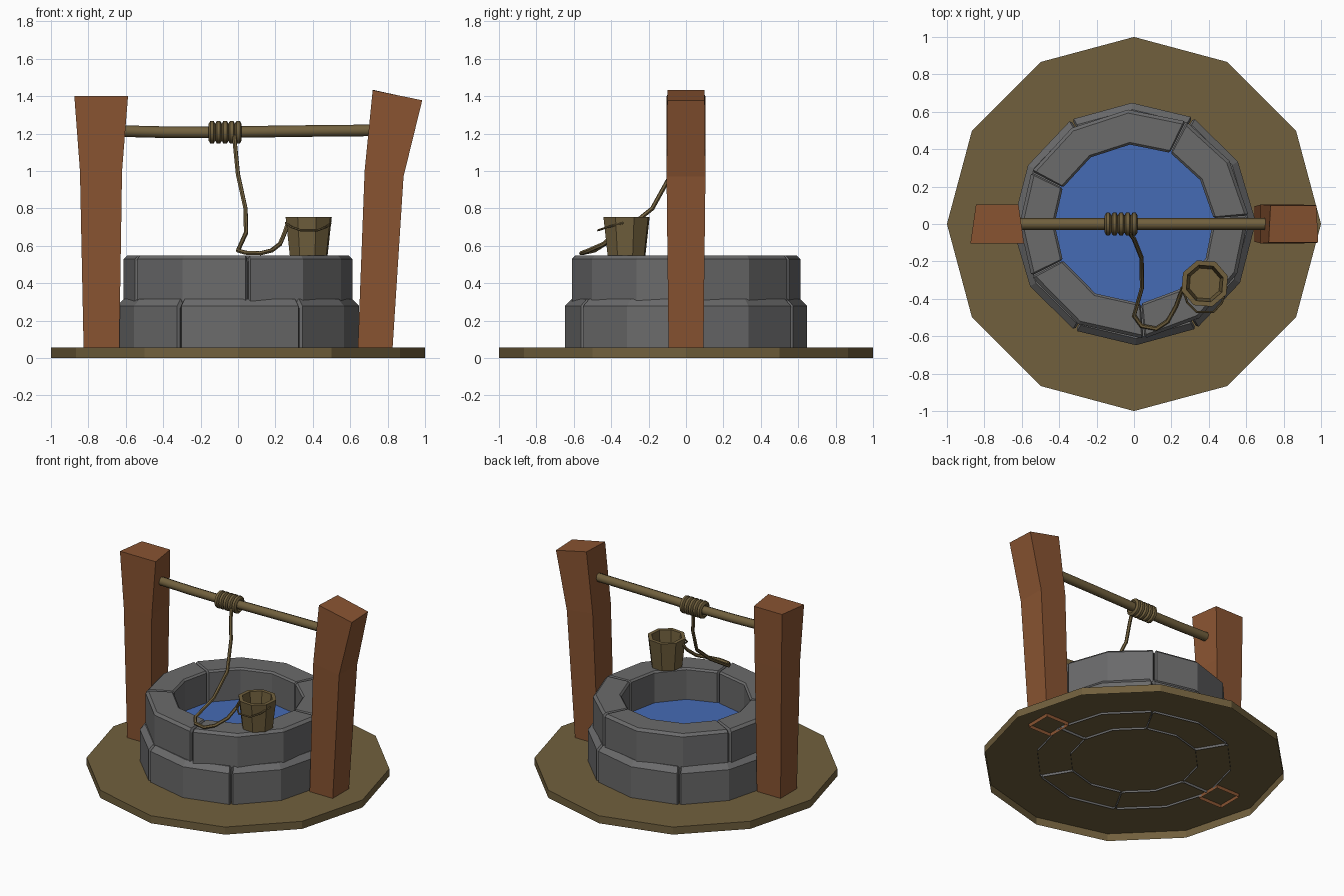
import bpy, bmesh, math
from mathutils import Vector

if "Cube" in bpy.data.objects:
    bpy.data.objects.remove(bpy.data.objects["Cube"])


def material(name, rgb):
    m = bpy.data.materials.new(name)
    m.diffuse_color = (*rgb, 1)
    m.use_nodes = True
    m.node_tree.nodes["Principled BSDF"].inputs["Base Color"].default_value = m.diffuse_color
    return m


TAN = material("tan", (0.165, 0.117, 0.047))
WOOD = material("red_brown_wood", (0.25, 0.088, 0.031))
STONE = material("grey_stone", (0.145, 0.145, 0.147))
WATER = material("blue_water", (0.06, 0.145, 0.46))


def mesh_object(name, verts, faces, mat):
    bm = bmesh.new()
    vs = [bm.verts.new(v) for v in verts]
    for f in faces:
        bm.faces.new([vs[i] for i in f])
    bmesh.ops.recalc_face_normals(bm, faces=bm.faces)
    me = bpy.data.meshes.new(name)
    bm.to_mesh(me)
    bm.free()
    me.materials.append(mat)
    ob = bpy.data.objects.new(name, me)
    bpy.context.collection.objects.link(ob)
    return ob


def loft(name, rings, mat, cap_start=True, cap_end=True):
    """Skin a list of equal-length closed rings."""
    n = len(rings[0])
    verts = [v for r in rings for v in r]
    faces = [(k * n + i, k * n + (i + 1) % n, (k + 1) * n + (i + 1) % n, (k + 1) * n + i)
             for k in range(len(rings) - 1) for i in range(n)]
    if cap_start:
        faces.append(tuple(range(n)))
    if cap_end:
        faces.append(tuple(range(len(verts) - n, len(verts))))
    return mesh_object(name, verts, faces, mat)


def circle(r, z, n, cx=0, cy=0, turn=0):
    return [(cx + r * math.cos(turn + math.tau * i / n),
             cy + r * math.sin(turn + math.tau * i / n), z) for i in range(n)]


def tube(name, pts, radius, mat, closed=False, resolution=1):
    cu = bpy.data.curves.new(name, 'CURVE')
    cu.dimensions = '3D'
    cu.bevel_depth = radius
    cu.bevel_resolution = resolution
    cu.use_fill_caps = True
    sp = cu.splines.new('POLY')
    sp.points.add(len(pts) - 1)
    for p, co in zip(sp.points, pts):
        p.co = (*co, 1)
    sp.use_cyclic_u = closed
    cu.materials.append(mat)
    ob = bpy.data.objects.new(name, cu)
    bpy.context.collection.objects.link(ob)
    bpy.ops.object.select_all(action='DESELECT')
    ob.select_set(True)
    bpy.context.view_layer.objects.active = ob
    bpy.ops.object.convert(target='MESH')
    bpy.ops.object.shade_smooth_by_angle(angle=math.radians(50))
    return bpy.context.object


# ground disc, open underneath
loft("ground_disc", [circle(1, 0, 12), circle(1, 0.055, 12)], TAN, cap_start=False)


# curved stones with bevelled edges and open bottoms
def stone(name, a0, a1, steps, ri, ro, z0, z1, bev):
    gap = math.radians(0.9)
    a0, a1 = math.radians(a0), math.radians(a1)
    angles = [a0 + (a1 - a0) * i / steps for i in range(steps + 1)]
    prof = [(ri, z0), (ri, z1 - 0.012), (ri + 0.012, z1), (ro - bev, z1),
            (ro, z1 - bev), (ro, z0)]
    mid_r, mid_z = (ri + ro) / 2, (z0 + z1) / 2

    def section(a, inset=0.0):
        out = []
        for r, z in prof:
            r += math.copysign(inset, mid_r - r)
            z -= inset if z > mid_z else 0
            out.append((r * math.cos(a), r * math.sin(a), z))
        return out
    rings = [section(a0 + gap * 0.3, 0.012), section(a0 + gap * 1.3)]
    rings += [section(a) for a in angles[1:-1]]
    rings += [section(a1 - gap * 1.3), section(a1 - gap * 0.3, 0.012)]
    n = len(prof)
    verts = [v for r in rings for v in r]
    faces = [(k * n + i, k * n + i + 1, (k + 1) * n + i + 1, (k + 1) * n + i)
             for k in range(len(rings) - 1) for i in range(n - 1)]
    faces += [tuple(range(n)), tuple(range(len(verts) - n, len(verts)))]
    mesh_object(name, verts, faces, STONE)


lower = [1, 61, 121, 181, 241, 301, 361]
for i in range(6):
    stone(f"lower_stone_{i + 1}", lower[i], lower[i + 1], 2, 0.425, 0.648, 0.04, 0.315, 0.036)
upper = [4, 63, 153, 207, 275, 364]
for i, steps in enumerate((2, 3, 2, 2, 3)):
    stone(f"upper_stone_{i + 1}", upper[i], upper[i + 1], steps, 0.425, 0.612, 0.30, 0.547, 0.018)

# water surface inside the well
mesh_object("water", circle(0.45, 0.32, 12), [tuple(range(12))], WATER)


# posts: each level is x left, x right, z left, z right, half depth, back taper
def post(name, levels):
    rings = [[(xl, -d, zl), (xr, -d, zr), (xr - t, d, zr), (xl + t, d, zl)]
             for xl, xr, zl, zr, d, t in levels]
    loft(name, rings, WOOD, cap_start=False)


post("left_post", [(-0.825, -0.635, 0.03, 0.03, 0.093, 0),
                   (-0.845, -0.62, 1.0, 1.0, 0.104, 0.005),
                   (-0.875, -0.588, 1.4, 1.4, 0.105, 0.03)])
post("right_post", [(0.64, 0.825, 0.03, 0.03, 0.093, 0),
                    (0.677, 0.885, 1.0, 0.97, 0.104, 0),
                    (0.72, 0.985, 1.432, 1.378, 0.1, 0.01)])

# crossbar with a slight sag
tube("crossbar", [(-0.615, 0, 1.213), (-0.38, 0, 1.207), (-0.15, 0, 1.206),
                  (0.1, 0, 1.21), (0.4, 0, 1.214), (0.705, 0, 1.217)], 0.031, TAN, resolution=2)

# rope coil
for k in range(5):
    x = -0.139 + 0.035 * k
    ring = [(x, 0.045 * math.cos(math.tau * i / 12), 1.207 + 0.045 * math.sin(math.tau * i / 12))
            for i in range(12)]
    tube(f"rope_coil_{k + 1}", ring, 0.018, TAN, closed=True)

# hanging rope leading to the bucket
tube("rope", [(-0.02, -0.045, 1.19), (-0.015, -0.06, 1.13), (0.0, -0.08, 0.98),
              (0.04, -0.18, 0.80), (0.043, -0.34, 0.67), (0.0, -0.49, 0.575),
              (0.04, -0.545, 0.563), (0.12, -0.56, 0.56), (0.18, -0.52, 0.575),
              (0.225, -0.44, 0.61), (0.25, -0.37, 0.67), (0.265, -0.34, 0.715)], 0.012, TAN)

# bucket: outer wall, rim, inner wall and floor
BX, BY = 0.378, -0.318
loft("bucket", [circle(r, z, 8, BX, BY, math.radians(18)) for r, z in
                ((0.106, 0.547), (0.130, 0.755), (0.103, 0.755), (0.086, 0.575))], TAN)

# bucket handle, drooping in front
tube("bucket_handle", [(0.255, -0.335, 0.722), (0.285, -0.42, 0.70), (0.335, -0.47, 0.683),
                       (0.425, -0.47, 0.683), (0.47, -0.42, 0.70), (0.495, -0.335, 0.722)],
     0.006, TAN)
